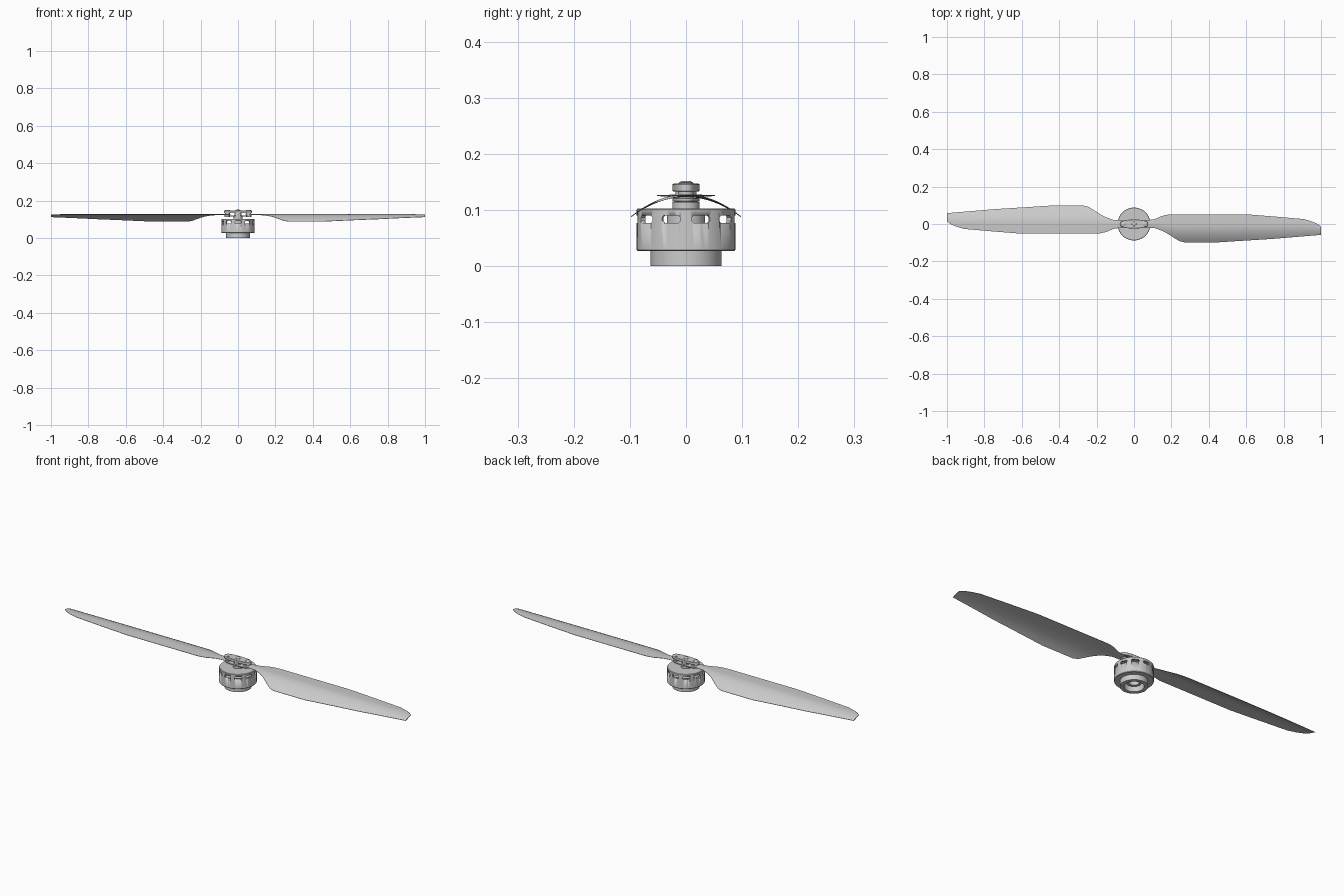
import bpy, bmesh, math
from mathutils import Vector

if "Cube" in bpy.data.objects:
    bpy.data.objects.remove(bpy.data.objects["Cube"])


def finish(name, bm, angle=35):
    bmesh.ops.recalc_face_normals(bm, faces=bm.faces)
    me = bpy.data.meshes.new(name)
    bm.to_mesh(me)
    bm.free()
    ob = bpy.data.objects.new(name, me)
    bpy.context.collection.objects.link(ob)
    bpy.ops.object.select_all(action='DESELECT')
    ob.select_set(True)
    bpy.context.view_layer.objects.active = ob
    bpy.ops.object.shade_smooth_by_angle(angle=math.radians(angle))
    return ob


def lathe(name, profile, n=64, closed=False, at=(0, 0)):
    """Revolve (radius, z) points about a vertical axis."""
    bm = bmesh.new()
    vs = [bm.verts.new((at[0] + r, at[1], z)) for r, z in profile]
    pairs = list(zip(vs, vs[1:])) + ([(vs[-1], vs[0])] if closed else [])
    es = [bm.edges.new(p) for p in pairs]
    bmesh.ops.spin(bm, geom=vs + es, cent=(at[0], at[1], 0), axis=(0, 0, 1),
                   angle=math.tau, steps=n)
    bmesh.ops.remove_doubles(bm, verts=bm.verts, dist=1e-5)
    return finish(name, bm)


def slab(name, outline, z0, z1, bevel=0.0):
    """Extrude a flat outline between two heights."""
    bm = bmesh.new()
    f = bm.faces.new([bm.verts.new((x, y, z0)) for x, y in outline])
    r = bmesh.ops.extrude_face_region(bm, geom=[f])
    bmesh.ops.translate(bm, vec=(0, 0, z1 - z0),
                        verts=[v for v in r['geom'] if isinstance(v, bmesh.types.BMVert)])
    ob = finish(name, bm)
    if bevel:
        m = ob.modifiers.new('soft_edge', 'BEVEL')
        m.width, m.segments, m.limit_method = bevel, 2, 'ANGLE'
    return ob


def interp(pts, x):
    for (x0, y0), (x1, y1) in zip(pts, pts[1:]):
        if x <= x1:
            return y0 + (y1 - y0) * (x - x0) / (x1 - x0)
    return pts[-1][1]


# Motor base: open tube
lathe('motor_base', [(0.045, 0), (0.063, 0), (0.063, 0.034), (0.045, 0.034)], closed=True)

# Rotor bell: hollow can with a ring of vent slots
bell = lathe('rotor_bell', [(0.063, 0.027), (0.086, 0.027), (0.088, 0.029), (0.088, 0.101),
                            (0.086, 0.103), (0, 0.103), (0, 0.097), (0.079, 0.097),
                            (0.079, 0.034), (0.063, 0.034)], n=80, closed=True)
bm = bmesh.new()
for k in range(10):
    a = math.radians(18 + 36 * k)
    u, t = Vector((math.cos(a), math.sin(a), 0)), Vector((-math.sin(a), math.cos(a), 0))
    shape = [(s * w, z) for s, w, z in ((-1, .014, .077), (1, .014, .077), (1, .017, .080),
             (1, .017, .087), (1, .014, .090), (-1, .014, .090), (-1, .017, .087), (-1, .017, .080))]
    rings = [[bm.verts.new(u * r + t * w + Vector((0, 0, z))) for w, z in shape]
             for r in (0.068, 0.1)]
    bm.faces.new(rings[0])
    bm.faces.new(rings[1])
    for i in range(8):
        j = (i + 1) % 8
        bm.faces.new((rings[0][i], rings[0][j], rings[1][j], rings[1][i]))
cutter = finish('slot_cutter', bm)
cutter.hide_render = True
cutter.hide_set(True)
m = bell.modifiers.new('slots', 'BOOLEAN')
m.operation, m.object, m.solver = 'DIFFERENCE', cutter, 'EXACT'

# Bearing tube and stator inside the bell
lathe('bearing_tube', [(0.022, 0.02), (0.034, 0.02), (0.034, 0.098), (0.022, 0.098)], closed=True)
lathe('stator', [(0.034, 0.036), (0.074, 0.036), (0.074, 0.070), (0.034, 0.070)], closed=True)

# Hub and shaft with domed end
lathe('hub', [(0, 0.102), (0.024, 0.102), (0.024, 0.114), (0.019, 0.115), (0.019, 0.133), (0, 0.133)])
lathe('shaft_cap', [(0, 0.146), (0.013, 0.146), (0.012, 0.149), (0.008, 0.1515), (0, 0.152)], n=32)

# Clamp plates above and below the blade roots
oval = []
for i in range(64):
    a = math.tau * i / 64
    c, s = math.cos(a), math.sin(a)
    oval.append((0.075 * math.copysign(abs(c) ** 0.85, c), 0.024 * math.copysign(abs(s) ** 0.85, s)))
slab('upper_clamp', oval, 0.133, 0.147, 0.002)
slab('lower_clamp', oval, 0.115, 0.121, 0.001)

# Pivot bolts through the blade roots
for s, side in ((1, 'right'), (-1, 'left')):
    lathe(side + '_pivot', [(0, 0.113), (0.013, 0.113), (0.013, 0.148), (0.010, 0.150), (0, 0.150)],
          n=32, at=(s * 0.056, 0))

# Blades: cambered sheet following the leading and trailing edge outlines
lead = [(0.04, 0.013), (0.055, 0.02), (0.085, 0.022), (0.11, 0.026), (0.15, 0.043), (0.19, 0.052),
        (0.6, 0.052), (0.75, 0.040), (0.91, 0.026), (0.95, 0.014), (0.98, 0.001), (1.0, -0.014)]
trail = [(0.04, -0.013), (0.055, -0.02), (0.11, -0.022), (0.15, -0.036), (0.18, -0.052),
         (0.22, -0.078), (0.245, -0.092), (0.27, -0.098), (0.45, -0.098), (0.75, -0.079), (1.0, -0.058)]
stations = sorted({x for x, _ in lead + trail} | {0.07, 0.13, 0.2, 0.3, 0.37, 0.52, 0.68, 0.83})
N = 14
for s, side in ((1, 'right'), (-1, 'left')):
    bm = bmesh.new()
    layers = []
    for sign in (1, -1):
        grid = []
        for x in stations:
            y0, y1 = interp(trail, x), interp(lead, x)
            row = []
            for i in range(N + 1):
                f = i / N
                y = y0 + (y1 - y0) * f
                z = 0.1255 - 3.9 * min(y, 0) ** 2
                h = 0.0008 + 0.0014 * math.sin(math.pi * f)
                row.append(bm.verts.new((s * x, s * y, z + sign * h)))
            grid.append(row)
        layers.append(grid)
        for a, b in zip(grid, grid[1:]):
            for i in range(N):
                bm.faces.new((a[i], a[i + 1], b[i + 1], b[i]))
    # close the rim between the two skins
    def rim(g):
        return ([r[0] for r in g] + g[-1][1:] + [r[-1] for r in g[-2::-1]] + g[0][-2:0:-1])
    p, q = rim(layers[0]), rim(layers[1])
    for i in range(len(p)):
        j = (i + 1) % len(p)
        bm.faces.new((p[i], p[j], q[j], q[i]))
    finish(side + '_blade', bm, 40)
